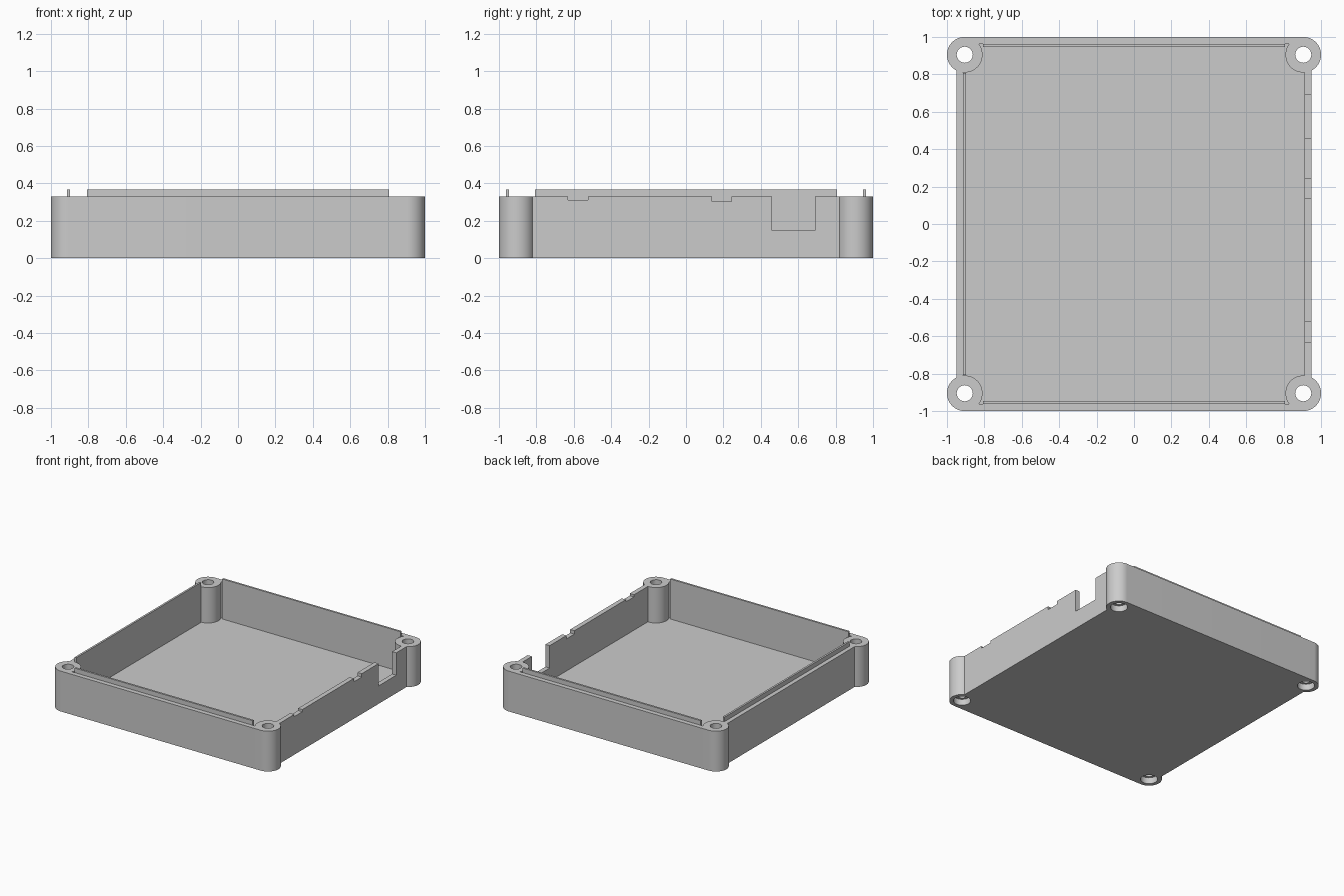
import bpy, bmesh
from math import acos, asin, cos, sin, pi

if "Cube" in bpy.data.objects:
    bpy.data.objects.remove(bpy.data.objects["Cube"], do_unlink=True)

HEIGHT, FLOOR, LIP_TOP = 0.33, 0.04, 0.367
BOSS, RADIUS = 0.905, 0.095        # corner boss centre and radius
SIDE, END = 0.95, 1.0              # outer wall planes
LEFT_IN, RIGHT_IN, END_IN = 0.912, 0.915, 0.962
CORNERS = [(1, 1), (-1, 1), (-1, -1), (1, -1)]

grey = bpy.data.materials.new("grey plastic")
grey.use_nodes = True
colour = (0.6, 0.6, 0.6, 1)
grey.diffuse_color = colour
grey.node_tree.nodes["Principled BSDF"].inputs["Base Color"].default_value = colour


def prism(name, outline, z0, z1):
    """Extrude a counter-clockwise outline from z0 to z1."""
    bm = bmesh.new()
    base = bm.faces.new([bm.verts.new((x, y, z0)) for x, y in outline])
    top = bmesh.ops.extrude_face_region(bm, geom=[base])["geom"]
    bmesh.ops.translate(bm, vec=(0, 0, z1 - z0),
                        verts=[v for v in top if isinstance(v, bmesh.types.BMVert)])
    bmesh.ops.recalc_face_normals(bm, faces=bm.faces)
    mesh = bpy.data.meshes.new(name)
    bm.to_mesh(mesh)
    bm.free()
    mesh.materials.append(grey)
    obj = bpy.data.objects.new(name, mesh)
    bpy.context.collection.objects.link(obj)
    return obj


def box(name, x0, x1, y0, y1, z0, z1):
    return prism(name, [(x0, y0), (x1, y0), (x1, y1), (x0, y1)], z0, z1)


def arc(cx, cy, r, a0, a1, steps):
    angles = [a0 + (a1 - a0) * i / steps for i in range(steps + 1)]
    return [(cx + r * cos(a), cy + r * sin(a)) for a in angles]


def corner_outline(angles_for):
    """Closed outline made of one boss arc per corner, joined by straight walls."""
    points = []
    for sx, sy in CORNERS:
        a0, a1 = angles_for(sx)
        pts = [(x * sx, y * sy) for x, y in arc(BOSS, BOSS, RADIUS, a0, a1, 36)]
        points += pts if sx * sy > 0 else pts[::-1]
    return points


def outer_angles(sx):
    return -acos((SIDE - BOSS) / RADIUS), pi / 2


def cavity_angles(sx):
    inner = LEFT_IN if sx > 0 else RIGHT_IN
    return (2 * pi - acos((inner - BOSS) / RADIUS),
            pi - asin((END_IN - BOSS) / RADIUS))


# Tray block with rounded corner bosses
tray = prism("tray", corner_outline(outer_angles), 0, HEIGHT)

# Cavity that leaves the floor, walls and bosses
cutters = [prism("cavity_cutter", corner_outline(cavity_angles), FLOOR, 0.6)]

# Screw holes with a wider recess underneath
for sx, sy in CORNERS:
    for r, z0, z1 in ((0.043, -0.1, 0.6), (0.064, -0.1, 0.05)):
        cutters.append(prism("hole_cutter",
                             arc(BOSS * sx, BOSS * sy, r, 0, 2 * pi, 48)[:-1], z0, z1))

# Notches in the connector wall
for y0, y1, z in ((-0.63, -0.525, 0.312), (0.14, 0.243, 0.302), (0.46, 0.69, 0.147)):
    cutters.append(box("notch_cutter", 0.85, 1.05, y0, y1, z, 0.6))

for cutter in cutters:
    cutter.hide_render = True
    mod = tray.modifiers.new("cut", "BOOLEAN")
    mod.operation, mod.solver, mod.object = "DIFFERENCE", "EXACT", cutter

bpy.ops.object.select_all(action="DESELECT")
tray.select_set(True)
bpy.context.view_layer.objects.active = tray
for mod in list(tray.modifiers):
    bpy.ops.object.modifier_apply(modifier=mod.name)
for cutter in cutters:
    bpy.data.objects.remove(cutter, do_unlink=True)
bpy.ops.object.shade_smooth_by_angle(angle=0.6)

# Raised lips lining three of the walls
box("front_lip", -0.807, 0.807, -END_IN, -0.946, FLOOR, LIP_TOP)
box("back_lip", -0.807, 0.807, 0.946, END_IN, FLOOR, LIP_TOP)
box("right_lip", -RIGHT_IN, -0.899, -0.807, 0.807, FLOOR, LIP_TOP)
